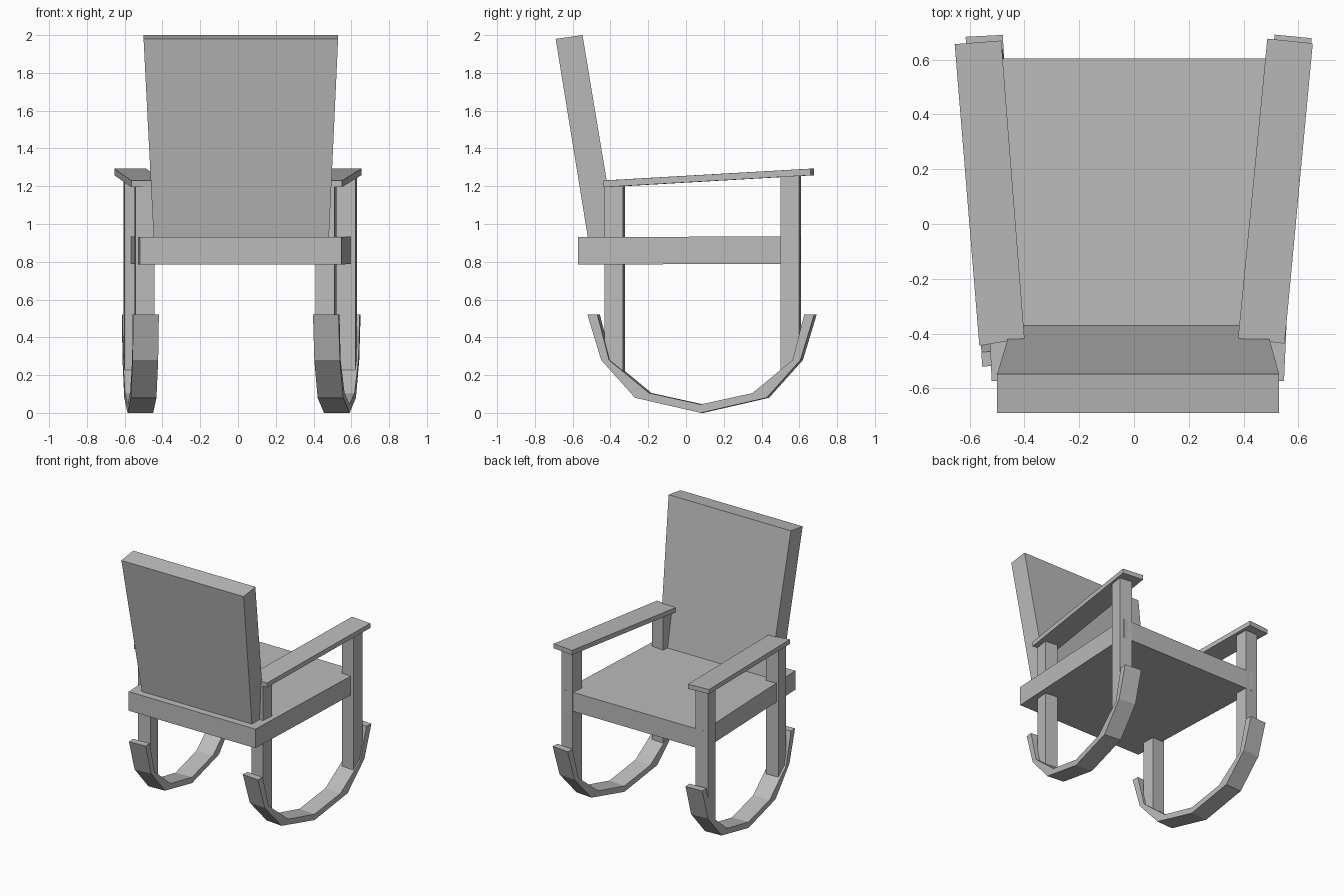
import bpy, bmesh
from math import sin, cos

cube = bpy.data.objects.get("Cube")
if cube:
    bpy.data.objects.remove(cube, do_unlink=True)

GREY = (0.5, 0.5, 0.5, 1)
grey = bpy.data.materials.new("plain grey")
grey.use_nodes = True
grey.diffuse_color = GREY
grey.node_tree.nodes["Principled BSDF"].inputs["Base Color"].default_value = GREY


def make_object(name, bm):
    bmesh.ops.recalc_face_normals(bm, faces=bm.faces[:])
    mesh = bpy.data.meshes.new(name)
    bm.to_mesh(mesh)
    bm.free()
    mesh.materials.append(grey)
    obj = bpy.data.objects.new(name, mesh)
    bpy.context.collection.objects.link(obj)
    return obj


def loft(name, rings):
    """Closed solid through a list of rings with equal point counts."""
    bm = bmesh.new()
    loops = [[bm.verts.new(p) for p in ring] for ring in rings]
    n = len(loops[0])
    for a, b in zip(loops, loops[1:]):
        for i in range(n):
            j = (i + 1) % n
            bm.faces.new((a[i], a[j], b[j], b[i]))
    bm.faces.new(loops[0])
    bm.faces.new(loops[-1])
    return make_object(name, bm)


def slab(name, corners, thickness):
    """Plank with a given top outline, extended straight down."""
    return loft(name, [corners, [(x, y, z - thickness) for x, y, z in corners]])


# Seat, wider at the front edge
slab("seat", [(-0.52, -0.573, 0.93), (0.548, -0.573, 0.93),
              (0.60, 0.605, 0.935), (-0.57, 0.605, 0.935)], 0.145)

# Reclined backrest, flaring towards the top
loft("backrest", [
    [(-0.445, -0.515, 0.90), (0.48, -0.515, 0.90), (0.48, -0.365, 0.90), (-0.445, -0.365, 0.90)],
    [(-0.50, -0.69, 1.98), (0.53, -0.69, 1.98), (0.53, -0.548, 2.0), (-0.50, -0.548, 2.0)]])

# Armrests, splayed outwards and rising to the front
slab("left_armrest", [(0.38, -0.417, 1.23), (0.55, -0.437, 1.23),
                      (0.653, 0.66, 1.293), (0.487, 0.677, 1.293)], 0.035)
slab("right_armrest", [(-0.565, -0.445, 1.23), (-0.40, -0.417, 1.23),
                       (-0.485, 0.67, 1.293), (-0.655, 0.657, 1.293)], 0.035)


def turned(x, y, angle, u, v, z):
    """Point offset (u, v) turned about the upright axis at (x, y)."""
    return (x + u * cos(angle) + v * sin(angle), y - u * sin(angle) + v * cos(angle), z)


def leg(name, x, y, angle, top, rear_z, front_z):
    w, d = 0.051, 0.049
    outline = [(-w, -d), (w, -d), (w, d), (-w, d)]
    low = [turned(x, y, angle, u, v, rear_z if v < 0 else front_z) for u, v in outline]
    high = [turned(x, y, angle, u, v, top) for u, v in outline]
    loft(name, [low, high])


# Legs, cut to the slope of the rockers
leg("left_front_leg", 0.575, 0.555, 0.097, 1.262, 0.19, 0.33)
leg("left_rear_leg", 0.465, -0.377, 0.097, 1.21, 0.31, 0.18)
leg("right_front_leg", -0.553, 0.555, -0.05, 1.262, 0.19, 0.33)
leg("right_rear_leg", -0.495, -0.377, -0.05, 1.21, 0.31, 0.18)

# Rockers: half profile of (distance, outer z / inner z), mirrored front to rear
OUTER = [(0.603, 0.52), (0.53, 0.28), (0.35, 0.08), (0, 0)]
INNER = [(0.55, 0.52), (0.488, 0.28), (0.275, 0.105), (0, 0.045)]


def rocker(name, x, angle):
    def whole(half):
        return [(-d, z) for d, z in half] + [(d, z) for d, z in half[-2::-1]]
    w = 0.068
    rings = []
    for (do, zo), (di, zi) in zip(whole(OUTER), whole(INNER)):
        section = [(-w, do, zo), (w, do, zo), (w, di, zi), (-w, di, zi)]
        rings.append([turned(x, 0.085, angle, u, d, z) for u, d, z in section])
    loft(name, rings)


rocker("left_rocker", 0.523, 0.097)
rocker("right_rocker", -0.517, -0.05)
